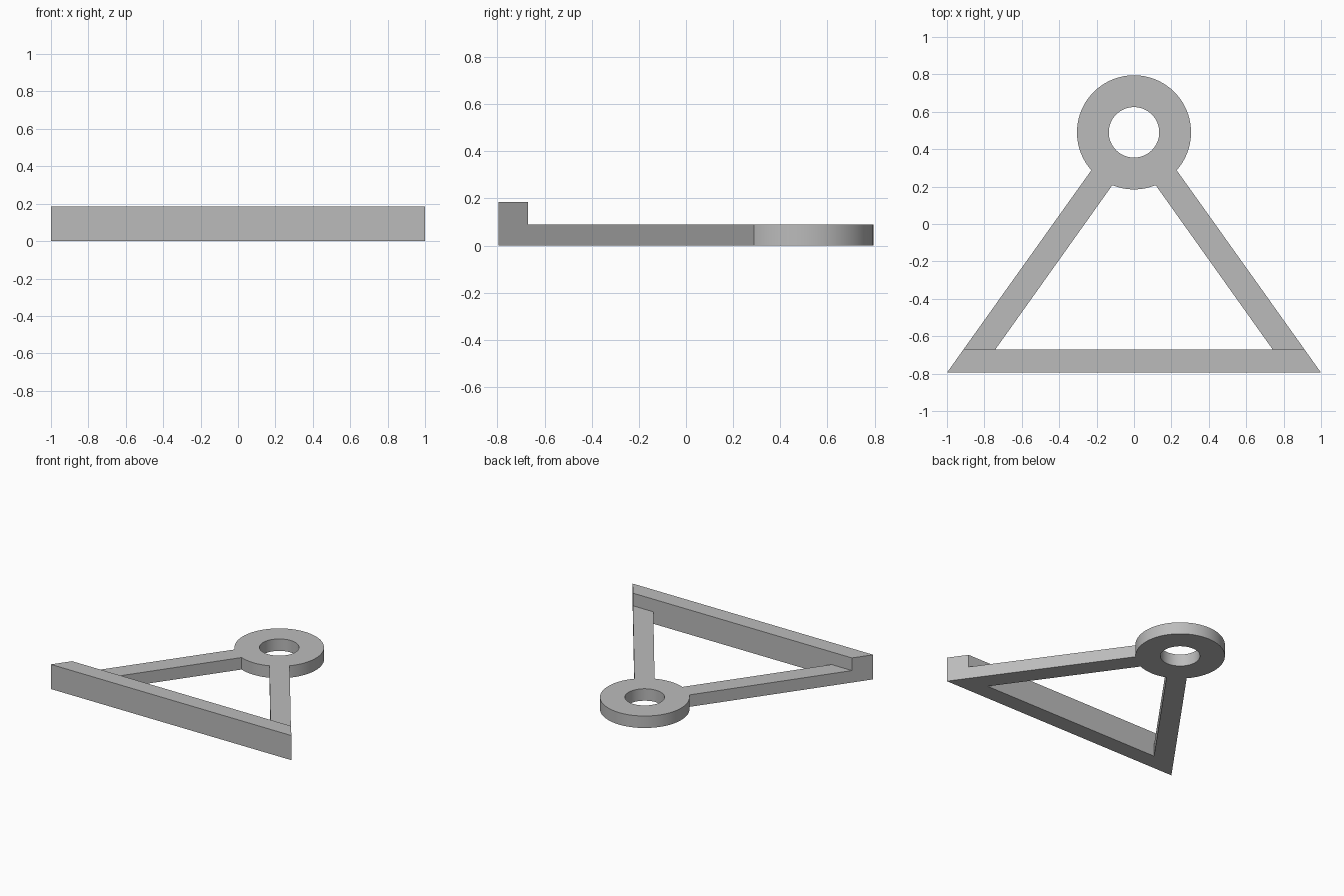
import bpy, bmesh
from math import sin, cos, radians

cube = bpy.data.objects.get("Cube")
if cube:
    bpy.data.objects.remove(cube, do_unlink=True)

ARM_H, BAR_H = 0.09, 0.185
RING_Y, RING_R, HOLE_R = 0.49, 0.305, 0.135
FRONT, BAR_BACK = -0.795, -0.67
OUTER_JOIN, INNER_JOIN = -41.6, -67.7   # where the arm sides meet the ring

grey = bpy.data.materials.new("plain grey")
grey.use_nodes = True
colour = (0.5, 0.5, 0.5, 1)
grey.diffuse_color = colour
grey.node_tree.nodes["Principled BSDF"].inputs["Base Color"].default_value = colour

bm = bmesh.new()


def arc(radius, start, end, steps):
    angles = [radians(start + (end - start) * i / steps) for i in range(steps + 1)]
    return [bm.verts.new((radius * cos(a), RING_Y + radius * sin(a), 0)) for a in angles]


def point(x, y):
    return bm.verts.new((x, y, 0))


def loop_edges(verts):
    return [bm.edges.get(pair) or bm.edges.new(pair)
            for pair in zip(verts, verts[1:] + verts[:1])]


def raise_faces(faces, height):
    """Extrude the faces straight up."""
    new = bmesh.ops.extrude_face_region(bm, geom=faces)["geom"]
    verts = [v for v in new if isinstance(v, bmesh.types.BMVert)]
    bmesh.ops.translate(bm, verts=verts, vec=(0, 0, height))
    return [f for f in new if isinstance(f, bmesh.types.BMFace)]


# Plan of the ring and its two arms, with the round hole
ring_back = arc(RING_R, OUTER_JOIN, 180 - OUTER_JOIN, 80)
ring_front = arc(RING_R, -180 - INNER_JOIN, INNER_JOIN, 14)
left_out, left_in = point(0.911, BAR_BACK), point(0.741, BAR_BACK)
right_out, right_in = point(-0.911, BAR_BACK), point(-0.741, BAR_BACK)
outline = ring_back + [right_out, right_in] + ring_front + [left_in, left_out]
hole = arc(HOLE_R, 0, 354.375, 63)
edges = loop_edges(outline) + loop_edges(hole)
bmesh.ops.triangle_fill(bm, edges=edges, use_beauty=True, normal=(0, 0, 1))

# Plan of the front bar, sharing the feet of the arms
bar = bm.faces.new([point(-1, FRONT), point(1, FRONT),
                    left_out, left_in, right_in, right_out])

# Extrude the whole frame, then raise the bar above the arms
bmesh.ops.recalc_face_normals(bm, faces=bm.faces[:])
top = raise_faces(bm.faces[:], ARM_H)
bar_top = [f for f in top if f.calc_center_median().y < BAR_BACK
           and len(f.verts) == len(bar.verts)]
raise_faces(bar_top, BAR_H - ARM_H)
# Remove the face left inside the raised bar, if any
bmesh.ops.delete(bm, geom=[f for f in bar_top if f.is_valid], context='FACES_ONLY')
bmesh.ops.recalc_face_normals(bm, faces=bm.faces[:])

mesh = bpy.data.meshes.new("triangular_bracket")
bm.to_mesh(mesh)
bm.free()
mesh.materials.append(grey)
bracket = bpy.data.objects.new("triangular_bracket", mesh)
bpy.context.collection.objects.link(bracket)
bpy.context.view_layer.objects.active = bracket
bracket.select_set(True)
bpy.ops.object.shade_smooth_by_angle(angle=radians(30))
